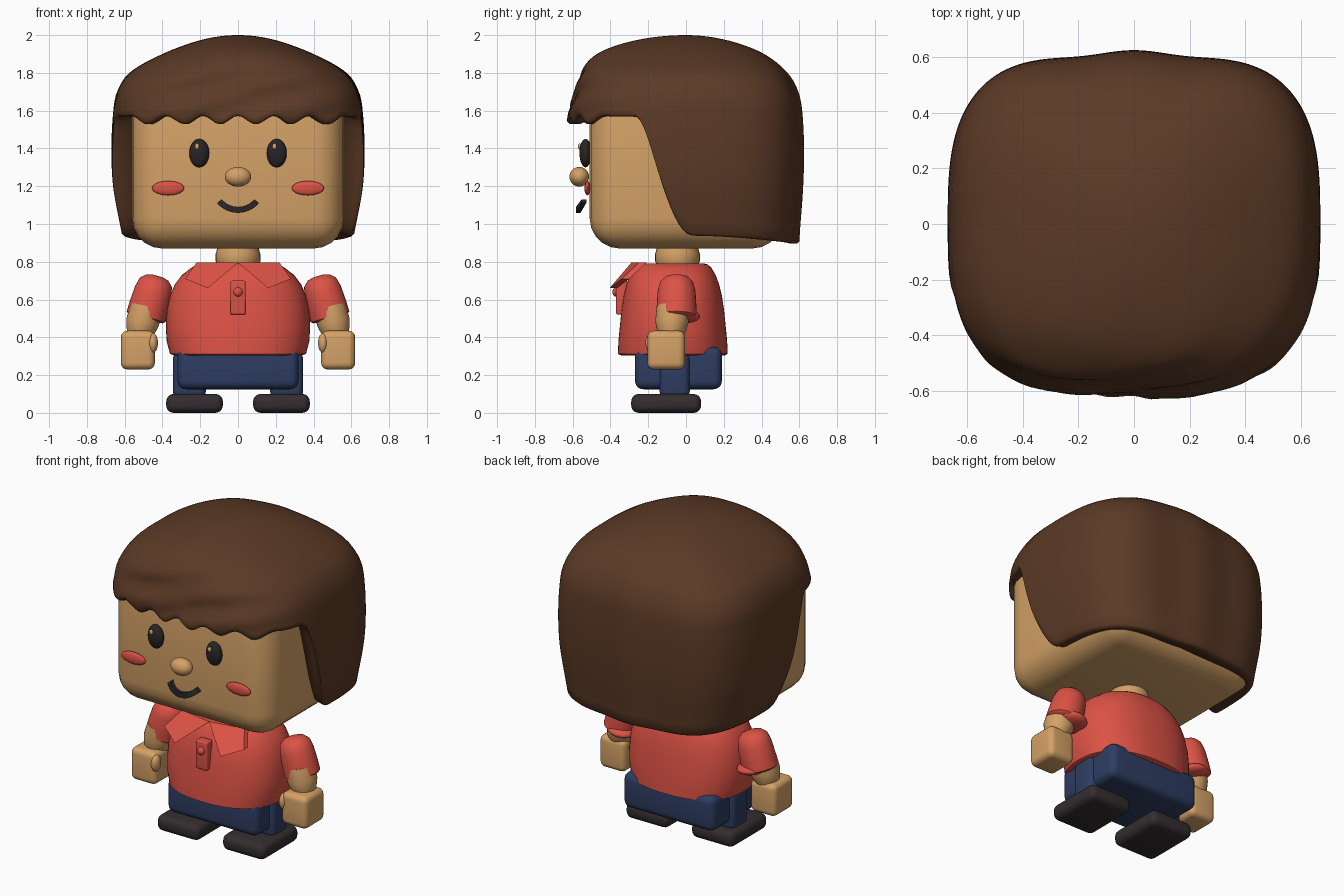
import bpy, bmesh, math
from mathutils import Vector, Matrix

cube = bpy.data.objects.get("Cube")
if cube:
    bpy.data.objects.remove(cube, do_unlink=True)


def material(name, rgb):
    m = bpy.data.materials.new(name)
    m.use_nodes = True
    m.diffuse_color = (*rgb, 1)
    m.node_tree.nodes["Principled BSDF"].inputs["Base Color"].default_value = (*rgb, 1)
    return m


SKIN = material("skin", (0.66, 0.36, 0.135))
HAIR = material("hair_brown", (0.105, 0.042, 0.019))
RED = material("shirt_red", (0.72, 0.085, 0.06))
NAVY = material("shorts_navy", (0.027, 0.046, 0.12))
DARK = material("shoe_charcoal", (0.034, 0.026, 0.028))
BLACK = material("eye_black", (0.022, 0.018, 0.019))


def finish(bm, name, mat, angle=50):
    bmesh.ops.recalc_face_normals(bm, faces=bm.faces)
    mesh = bpy.data.meshes.new(name)
    bm.to_mesh(mesh)
    bm.free()
    ob = bpy.data.objects.new(name, mesh)
    bpy.context.collection.objects.link(ob)
    mesh.materials.append(mat)
    bpy.ops.object.select_all(action='DESELECT')
    ob.select_set(True)
    bpy.context.view_layer.objects.active = ob
    bpy.ops.object.shade_smooth_by_angle(angle=math.radians(angle))
    return ob


def box(name, mat, lo, hi, bevel):
    """Rounded box between two corners."""
    lo, hi = Vector(lo), Vector(hi)
    bm = bmesh.new()
    bmesh.ops.create_cube(bm, size=1)
    bmesh.ops.scale(bm, vec=hi - lo, verts=bm.verts)
    bmesh.ops.translate(bm, vec=(lo + hi) / 2, verts=bm.verts)
    bmesh.ops.bevel(bm, geom=bm.edges[:], offset=bevel, segments=5, profile=0.5, affect='EDGES')
    return finish(bm, name, mat)


def ball(name, mat, centre, radii, tilt=0):
    bm = bmesh.new()
    bmesh.ops.create_uvsphere(bm, u_segments=32, v_segments=16, radius=1)
    turn = Matrix.Rotation(tilt, 4, 'Y') @ Matrix.Diagonal((*radii, 1))
    bmesh.ops.transform(bm, matrix=Matrix.Translation(centre) @ turn, verts=bm.verts)
    return finish(bm, name, mat)


def lathe(name, mat, start, end, profile):
    """Round limb: profile is (distance along, radius) from start to end."""
    start, end = Vector(start), Vector(end)
    axis = end - start
    rot = axis.to_track_quat('Z', 'Y').to_matrix().to_4x4()
    rings = [[(r * math.cos(k * math.tau / 32), r * math.sin(k * math.tau / 32), t * axis.length)
              for k in range(32)] for t, r in profile]
    bm = loft(rings)
    bmesh.ops.transform(bm, matrix=Matrix.Translation(start) @ rot, verts=bm.verts)
    return finish(bm, name, mat)


def loft(rings, caps=True):
    bm = bmesh.new()
    loops = [[bm.verts.new(p) for p in ring] for ring in rings]
    n = len(rings[0])
    for a, b in zip(loops, loops[1:]):
        for k in range(n):
            bm.faces.new((a[k], a[(k + 1) % n], b[(k + 1) % n], b[k]))
    if caps:
        bm.faces.new(loops[0])
        bm.faces.new(loops[-1])
    return bm


def plate(name, mat, points, depth):
    """Thin slab: a polygon thickened along y."""
    bm = bmesh.new()
    face = bm.faces.new([bm.verts.new(p) for p in points])
    out = bmesh.ops.extrude_face_region(bm, geom=[face])["geom"]
    bmesh.ops.translate(bm, vec=(0, depth, 0), verts=[v for v in out if isinstance(v, bmesh.types.BMVert)])
    return finish(bm, name, mat, 30)


def oval(c, s, rx, ry, n):
    return (abs(c / rx) ** n + abs(s / ry) ** n) ** (-1 / n)


def spline(keys, vals, s):
    """Smooth interpolation through a few profile points."""
    i = max(k for k in range(len(keys) - 1) if keys[k] <= s or k == 0)
    slope = lambda k: (vals[min(k + 1, len(vals) - 1)] - vals[max(k - 1, 0)]) / (
        keys[min(k + 1, len(keys) - 1)] - keys[max(k - 1, 0)])
    h = keys[i + 1] - keys[i]
    t = min((s - keys[i]) / h, 1)
    return ((2 * t**3 - 3 * t * t + 1) * vals[i] + (t**3 - 2 * t * t + t) * h * slope(i)
            + (3 * t * t - 2 * t**3) * vals[i + 1] + (t**3 - t * t) * h * slope(i + 1))


# Head and neck
box("head", SKIN, (-0.56, -0.51, 0.87), (0.56, 0.51, 1.74), 0.16)
lathe("neck", SKIN, (0, -0.045, 0.76), (0, -0.045, 0.9), [(0, 0.1), (0.3, 0.118), (0.6, 0.118), (1, 0.1)])

# Hair: widths of the shell by the square root of depth below the crown
KEYS = (0, 0.22, 0.316, 0.447, 0.548, 0.632, 0.775, 0.9, 1.04)
SIDE = (0, 0.27, 0.40, 0.575, 0.64, 0.66, 0.67, 0.66, 0.61)
BACK = (0, 0.29, 0.41, 0.53, 0.585, 0.605, 0.615, 0.61, 0.59)
FRONT = (0, 0.35, 0.47, 0.555, 0.585, 0.61, 0.60, 0.60, 0.58)


def hem(c, s):
    """Lower edge of the hair: scalloped fringe, sloping sides, long back."""
    r = oval(c, s, 0.66, 0.61, 2.9)
    x, y = r * c, r * s
    fringe = 1.562 + 0.022 * math.cos(math.tau * x / 0.19) if y < -0.4 else 1.58
    if y < -0.27:
        return fringe
    u = 1 - (1 - min((y + 0.27) / 0.33, 1)) ** 1.4
    return 1.58 - 0.63 * u * u * (3 - 2 * u) - 0.04 * max(y, 0) ** 2 / 0.36


def hair_point(k, t, shrink=1, lift=0):
    a = k * math.tau / COLS
    c, s = math.cos(a), math.sin(a)
    z = 2 - (2 - hem(c, s)) * t * t
    d = math.sqrt(2 - z)
    n = 2 + (1.0 if s < 0 else 1.2) * min(d / 0.6, 1)
    r = oval(c, s, spline(KEYS, SIDE, d), spline(KEYS, FRONT if s < 0 else BACK, d), n)
    fade = min(d / 0.5, 1) ** 2
    if s < 0:  # swept strands and rolled fringe edge
        r += 0.009 * fade * s * s * math.sin(38 * (z - 0.28 * r * c))
        r += 0.012 * s * s * max(0, t - 0.85) / 0.15
    else:      # soft vertical locks
        r += 0.010 * fade * s * s * math.cos(9 * c)
    r *= shrink
    return (r * c, r * s, z + lift)


COLS, ROWS = 192, 36
rings = [[hair_point(k, max(j, 0.3) / ROWS) for k in range(COLS)] for j in range(ROWS + 1)]
rings += [[hair_point(k, 1, f, dz) for k in range(COLS)] for f, dz in ((0.98, -0.012), (0.95, -0.012), (0.81, 0.02))]
finish(loft(rings), "hair", HAIR, 70)

# Face
for side, tag in ((-1, "right"), (1, "left")):
    ball(f"{tag}_eye", BLACK, (side * 0.205, -0.532, 1.375), (0.053, 0.032, 0.075))
    ball(f"{tag}_eye_glint", SKIN, (side * 0.205 - 0.012, -0.562, 1.41), (0.012, 0.01, 0.016))
    ball(f"{tag}_cheek", RED, (side * 0.37, -0.522, 1.19), (0.085, 0.016, 0.038))
ball("nose", SKIN, (0, -0.565, 1.25), (0.07, 0.052, 0.052))
smile = []
for k in range(17):
    a = math.radians(-142 + 104 * k / 16)
    x, z = 0.125 * math.cos(a), 1.195 + 0.12 * math.sin(a)
    y = -0.57 + (z - 1.075) * 0.65
    tx, tz = -math.sin(a), math.cos(a)
    smile.append([(x + w * tz, y + v, z - w * tx) for w, v in
                  ((-0.016, -0.012), (0.016, -0.012), (0.016, 0.012), (-0.016, 0.012))])
finish(loft(smile), "mouth", BLACK)

# Shirt body
torso = []
for z, w, d in ((0.305, 0.34, 0.275), (0.312, 0.36, 0.29), (0.38, 0.378, 0.288), (0.46, 0.382, 0.28),
                (0.54, 0.377, 0.272), (0.62, 0.36, 0.26), (0.68, 0.335, 0.245), (0.73, 0.297, 0.227),
                (0.77, 0.245, 0.203), (0.786, 0.21, 0.185), (0.792, 0.17, 0.16)):
    ring = []
    for k in range(64):
        c, s = math.cos(k * math.tau / 64), math.sin(k * math.tau / 64)
        r = oval(c, s, w, d, 2.4)
        ring.append((r * c, r * s - 0.07, z))
    torso.append(ring)
finish(loft(torso), "shirt", RED)

# Collar, placket and button
for side, tag in ((-1, "right"), (1, "left")):
    plate(f"{tag}_collar", RED, [(side * x, y, z) for x, y, z in
          ((0, -0.29, 0.795), (0.16, -0.405, 0.66), (0.28, -0.34, 0.71), (0.22, -0.25, 0.795))], 0.04)
box("placket", RED, (-0.04, -0.37, 0.52), (0.04, -0.31, 0.70), 0.01)
ball("button", RED, (0, -0.372, 0.64), (0.024, 0.018, 0.024))

# Arms, hands, legs and shoes
for side, tag in ((-1, "right"), (1, "left")):
    lathe(f"{tag}_sleeve", RED, (side * 0.425, -0.05, 0.725), (side * 0.49, -0.05, 0.50),
          [(0, 0.03), (0.04, 0.062), (0.15, 0.088), (0.35, 0.1), (0.7, 0.105), (0.96, 0.106), (1, 0.095)])
    ball(f"{tag}_cuff", RED, (side * 0.455, -0.01, 0.51), (0.088, 0.085, 0.034), side * -0.12)
    lathe(f"{tag}_forearm", SKIN, (side * 0.485, -0.07, 0.56), (side * 0.525, -0.08, 0.40),
          [(0, 0.085), (0.5, 0.088), (0.8, 0.075), (1, 0.06)])
    xs = sorted((side * 0.44, side * 0.62))
    box(f"{tag}_hand", SKIN, (xs[0], -0.205, 0.23), (xs[1], -0.005, 0.435), 0.035)
    ball(f"{tag}_thumb", SKIN, (side * 0.45, -0.18, 0.37), (0.026, 0.035, 0.052))
    xs = sorted((side * 0.17, side * 0.345))
    box(f"{tag}_shorts_leg", NAVY, (xs[0], -0.14, 0.08), (xs[1], 0.02, 0.32), 0.035)
    xs = sorted((side * 0.08, side * 0.38))
    box(f"{tag}_shoe", DARK, (xs[0], -0.29, 0), (xs[1], 0.08, 0.1), 0.04)

# Shorts seat
box("shorts", NAVY, (-0.32, -0.27, 0.125), (0.32, 0.19, 0.35), 0.045)
